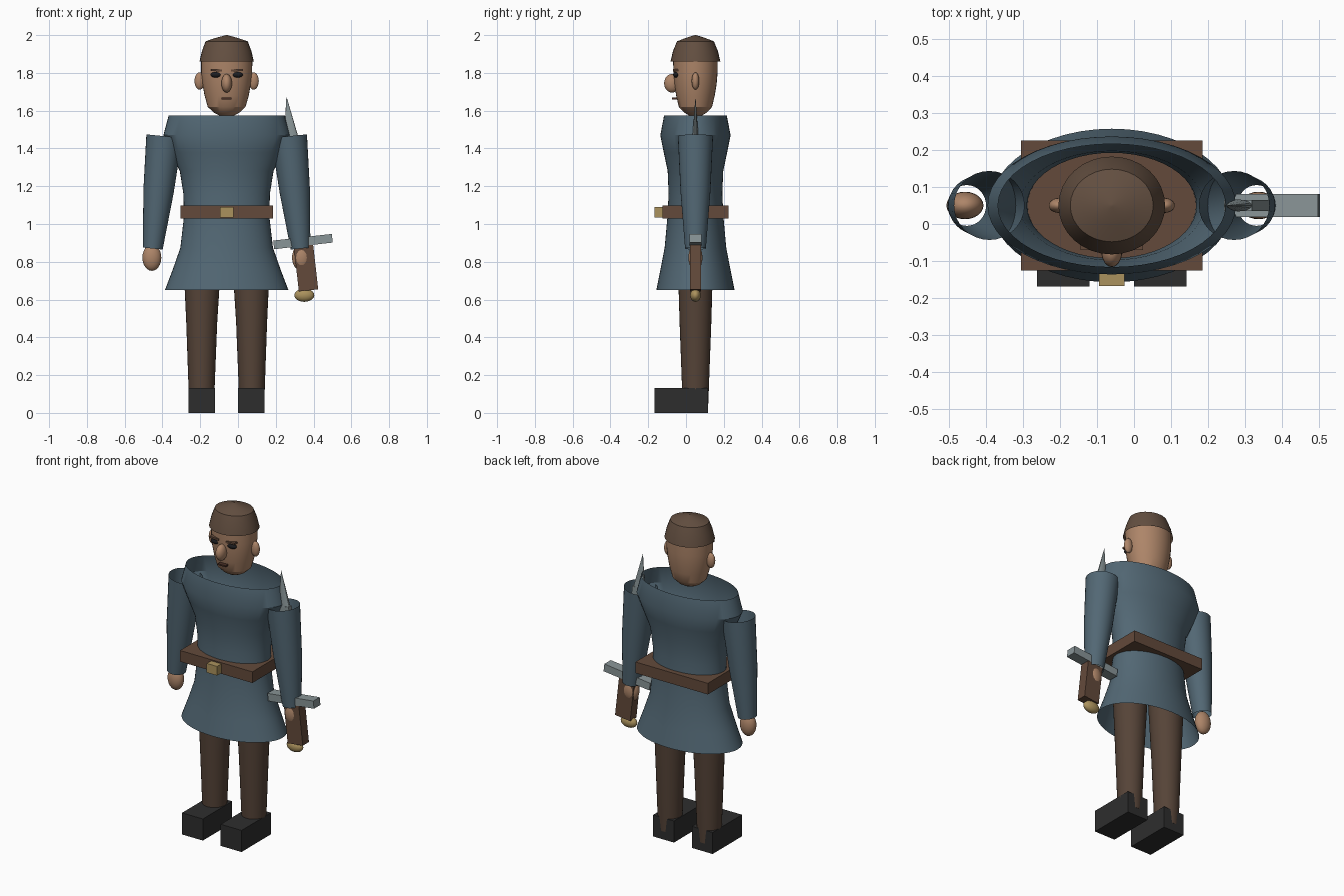
import bpy, bmesh, math
from mathutils import Matrix, Vector

if "Cube" in bpy.data.objects:
    bpy.data.objects.remove(bpy.data.objects["Cube"])

CX, CY = -0.06, 0.05          # body axis


def material(name, rgb):
    m = bpy.data.materials.new(name)
    m.diffuse_color = (*rgb, 1)
    m.use_nodes = True
    m.node_tree.nodes["Principled BSDF"].inputs["Base Color"].default_value = m.diffuse_color
    return m


TUNIC = material("blue_grey_cloth", (0.085, 0.137, 0.175))
TROUSER = material("dark_brown_cloth", (0.092, 0.057, 0.039))
LEATHER = material("brown_leather", (0.125, 0.068, 0.043))
CAP = material("cap_brown", (0.125, 0.078, 0.052))
SKIN = material("skin", (0.42, 0.235, 0.14))
BLACK = material("boot_black", (0.027, 0.027, 0.027))
EYE = material("eye_black", (0.012, 0.012, 0.014))
GOLD = material("brass", (0.41, 0.29, 0.11))
STEEL = material("steel", (0.25, 0.30, 0.31))
LIP = material("lip_brown", (0.07, 0.03, 0.02))


def finish(name, bm, mat, smooth=True):
    mesh = bpy.data.meshes.new(name)
    bmesh.ops.recalc_face_normals(bm, faces=bm.faces)
    bm.to_mesh(mesh)
    bm.free()
    mesh.materials.append(mat)
    ob = bpy.data.objects.new(name, mesh)
    bpy.context.collection.objects.link(ob)
    if smooth:
        bpy.ops.object.select_all(action='DESELECT')
        ob.select_set(True)
        bpy.context.view_layer.objects.active = ob
        bpy.ops.object.shade_smooth_by_angle(angle=math.radians(30))
    return ob


def lathe(name, rings, mat, tilt=0, caps=(False, False), n=32):
    """Loft of elliptical rings (z, centre x, radius x, radius y)."""
    bm = bmesh.new()
    loops = []
    for z, cx, rx, ry in rings:
        loop = []
        for i in range(n):
            a = 2 * math.pi * i / n
            dx = rx * math.cos(a)
            loop.append(bm.verts.new((cx + dx, CY + ry * math.sin(a), z + tilt * dx)))
        loops.append(loop)
    for lo, hi in zip(loops, loops[1:]):
        for i in range(n):
            j = (i + 1) % n
            bm.faces.new((lo[i], lo[j], hi[j], hi[i]))
    for use, loop in zip(caps, (loops[0], loops[-1])):
        if use:
            bm.faces.new(loop)
    return finish(name, bm, mat)


def ball(name, centre, radii, mat):
    bm = bmesh.new()
    bmesh.ops.create_uvsphere(bm, u_segments=24, v_segments=12, radius=1,
                              matrix=Matrix.Translation(centre) @ Matrix.Diagonal((*radii, 1)))
    return finish(name, bm, mat)


def box(name, centre, size, mat, turn=0):
    bm = bmesh.new()
    bmesh.ops.create_cube(bm, size=1, matrix=Matrix.Translation(centre)
                          @ Matrix.Rotation(turn, 4, 'Y') @ Matrix.Diagonal((*size, 1)))
    return finish(name, bm, mat, False)


# Tunic: open shell from collar to hem
lathe("tunic", [(0.65, CX, 0.327, 0.207), (0.76, CX, 0.285, 0.185),
                (0.875, CX, 0.245, 0.163), (1.04, CX, 0.226, 0.148),
                (1.16, CX, 0.229, 0.142), (1.28, CX, 0.248, 0.147),
                (1.38, CX, 0.295, 0.168), (1.47, CX, 0.335, 0.186),
                (1.575, CX, 0.307, 0.166)], TUNIC, n=48)

# Belt and buckle
box("belt", (CX, CY, 1.064), (0.49, 0.35, 0.068), LEATHER)
box("buckle", (CX, -0.135, 1.063), (0.07, 0.064, 0.056), GOLD)

# Paired limbs
for s, side in ((-1, "right"), (1, "left")):
    lathe(side + "_sleeve", [(0.87, CX + s * 0.391, 0.052, 0.055),
                             (1.17, CX + s * 0.361, 0.080, 0.079),
                             (1.465, CX + s * 0.330, 0.095, 0.093)], TUNIC, tilt=s * 0.1)
    ball(side + "_hand", (CX + s * 0.396, CY, 0.822), (0.05, 0.037, 0.07), SKIN)
    lathe(side + "_leg", [(0.05, CX + s * 0.133, 0.066, 0.068),
                          (0.48, CX + s * 0.132, 0.082, 0.084),
                          (0.95, CX + s * 0.128, 0.108, 0.098)], TROUSER, caps=(True, True))
    box(side + "_boot", (CX + s * 0.131, -0.026, 0.066), (0.141, 0.284, 0.132), BLACK)
    # Face details
    ball(side + "_ear", (CX + s * 0.143, CY, 1.757), (0.027, 0.02, 0.046), SKIN)
    ball(side + "_eye", (CX + s * 0.056, -0.052, 1.79), (0.03, 0.016, 0.015), EYE)
    box(side + "_brow", (CX + s * 0.054, -0.055, 1.814), (0.06, 0.03, 0.011),
        LEATHER, turn=-s * 0.05)

# Head, nose, mouth
lathe("head", [(1.575, CX, 0.04, 0.035), (1.59, CX, 0.068, 0.06),
               (1.62, CX, 0.10, 0.088), (1.68, CX, 0.117, 0.102),
               (1.74, CX, 0.128, 0.112), (1.80, CX, 0.135, 0.117),
               (1.88, CX, 0.136, 0.118)], SKIN, caps=(True, True))
ball("nose", (CX, -0.074, 1.745), (0.028, 0.042, 0.049), SKIN)
box("mouth", (CX, -0.06, 1.664), (0.053, 0.026, 0.009), LIP)

# Cap
lathe("cap", [(1.86, CX, 0.144, 0.132), (1.915, CX, 0.131, 0.119),
              (1.967, CX, 0.112, 0.098), (1.984, CX, 0.062, 0.054),
              (2.0, CX, 0.004, 0.004)], CAP, caps=(False, True))

# Sword, leaning along one tilted axis through the guard
LEAN = -math.radians(6.5)
GUARD = Vector((0.344, CY, 0.907))
AXIS = Vector((math.sin(LEAN), 0, math.cos(LEAN)))
box("sword_guard", GUARD, (0.312, 0.062, 0.046), STEEL, LEAN)
box("sword_grip", GUARD - AXIS * 0.14, (0.103, 0.06, 0.24), LEATHER, LEAN)
ball("sword_pommel", (0.351, CY, 0.623), (0.053, 0.028, 0.035), GOLD)
box("sword_blade", GUARD + AXIS * 0.28, (0.075, 0.03, 0.56), STEEL, LEAN)
bm = bmesh.new()
bmesh.ops.create_cone(bm, cap_ends=True, segments=16, radius1=1, radius2=0, depth=0.22,
                      matrix=Matrix.Translation(GUARD + AXIS * 0.665)
                      @ Matrix.Rotation(LEAN, 4, 'Y') @ Matrix.Diagonal((0.038, 0.016, 1, 1)))
finish("sword_point", bm, STEEL)
